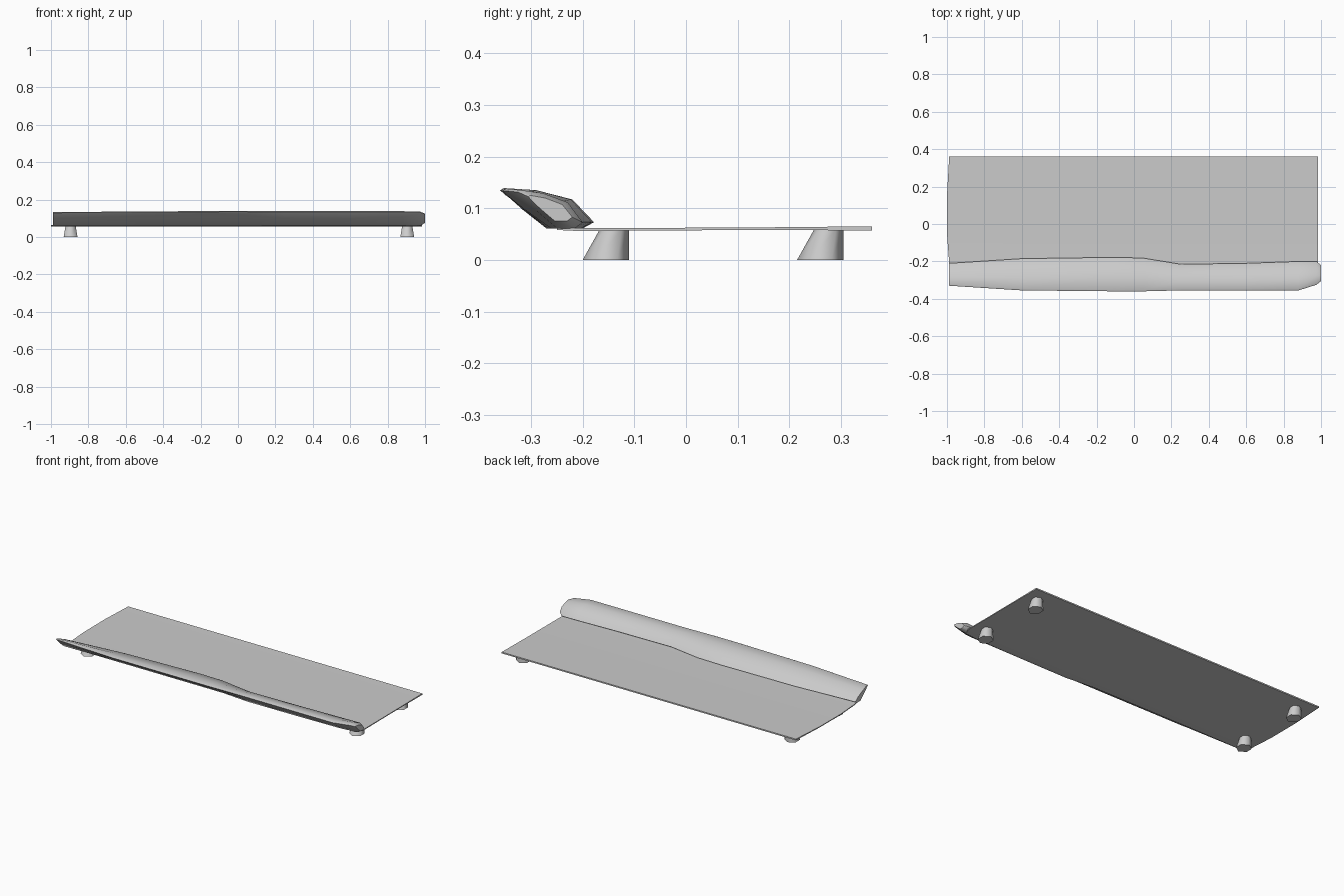
import bpy
import bmesh
import math

if "Cube" in bpy.data.objects:
    bpy.data.objects.remove(bpy.data.objects["Cube"])


def loft(name, rings, angle=40):
    """Skin a row of equal-sized closed rings and cap both ends."""
    bm = bmesh.new()
    rows = [[bm.verts.new(p) for p in ring] for ring in rings]
    n = len(rows[0])
    for a, b in zip(rows, rows[1:]):
        for i in range(n):
            j = (i + 1) % n
            bm.faces.new((a[i], a[j], b[j], b[i]))
    bm.faces.new(rows[0])
    bm.faces.new(rows[-1])
    bmesh.ops.recalc_face_normals(bm, faces=bm.faces)
    mesh = bpy.data.meshes.new(name)
    bm.to_mesh(mesh)
    bm.free()
    obj = bpy.data.objects.new(name, mesh)
    bpy.context.collection.objects.link(obj)
    bpy.ops.object.select_all(action='DESELECT')
    obj.select_set(True)
    bpy.context.view_layer.objects.active = obj
    bpy.ops.object.shade_smooth_by_angle(angle=math.radians(angle))
    return obj


# Thin deck: cross-sections along y (y, left x, right x, bottom z, top z)
deck = [(-0.25, -0.98, 0.96, 0.058, 0.063),
        (-0.21, -0.988, 0.983, 0.056, 0.062),
        (-0.05, -1.0, 0.983, 0.057, 0.062),
        (0.15, -1.0, 0.983, 0.058, 0.063),
        (0.36, -0.988, 0.983, 0.057, 0.065)]
loft("deck", [[(l, y, b), (r, y, b), (r, y, t), (l, y, t)]
              for y, l, r, b, t in deck])

# Raised front lip: base profile (y, z) adjusted at stations along x
profile = [(-0.200, 0.061), (-0.250, 0.061), (-0.310, 0.098), (-0.350, 0.126),
           (-0.360, 0.135), (-0.352, 0.139), (-0.290, 0.135), (-0.220, 0.117),
           (-0.178, 0.073)]
# (x, front y, inner y, top z, amount of fullness)
stations = [(-0.988, -0.33, -0.21, 0.133, 0.3),
            (-0.60, -0.355, -0.185, 0.136, 0.75),
            (-0.10, -0.36, -0.178, 0.139, 1.0),
            (0.05, -0.36, -0.182, 0.139, 1.0),
            (0.25, -0.355, -0.215, 0.138, 0.85),
            (0.60, -0.355, -0.21, 0.138, 0.9),
            (0.88, -0.355, -0.20, 0.138, 0.9),
            (0.975, -0.325, -0.20, 0.135, 0.9),
            (1.0, -0.305, -0.22, 0.125, 0.8)]


def lip_ring(x, front, inner, top, full):
    ring = []
    for i, (y, z) in enumerate(profile):
        u = (y + 0.36) / 0.182
        if 6 <= i <= 7:
            chord = 0.139 - 0.066 * u
            z = chord + (z - chord) * full
        k = (z - 0.061) / 0.078
        base = 0.075 if x > 0.99 else 0.061
        ring.append((x, front + u * (inner - front), base + k * (top - base)))
    return ring


loft("front_lip", [lip_ring(*s) for s in stations], 50)

# Four hexagonal feet, flared toward the front
bottom_hex = [(0, -0.045), (0.037, -0.02), (0.037, 0.022),
              (0, 0.045), (-0.037, 0.022), (-0.037, -0.02)]
top_hex = [(0, -0.012), (0.027, 0.0), (0.027, 0.03),
           (0, 0.045), (-0.027, 0.03), (-0.027, 0.0)]
for side, sx in (("left", -0.895), ("right", 0.905)):
    for end, cy in (("front", -0.155), ("back", 0.26)):
        loft(f"{end}_{side}_foot",
             [[(sx + x, cy + y, z) for x, y in pts]
              for pts, z in ((bottom_hex, 0.0), (top_hex, 0.059))], 65)
